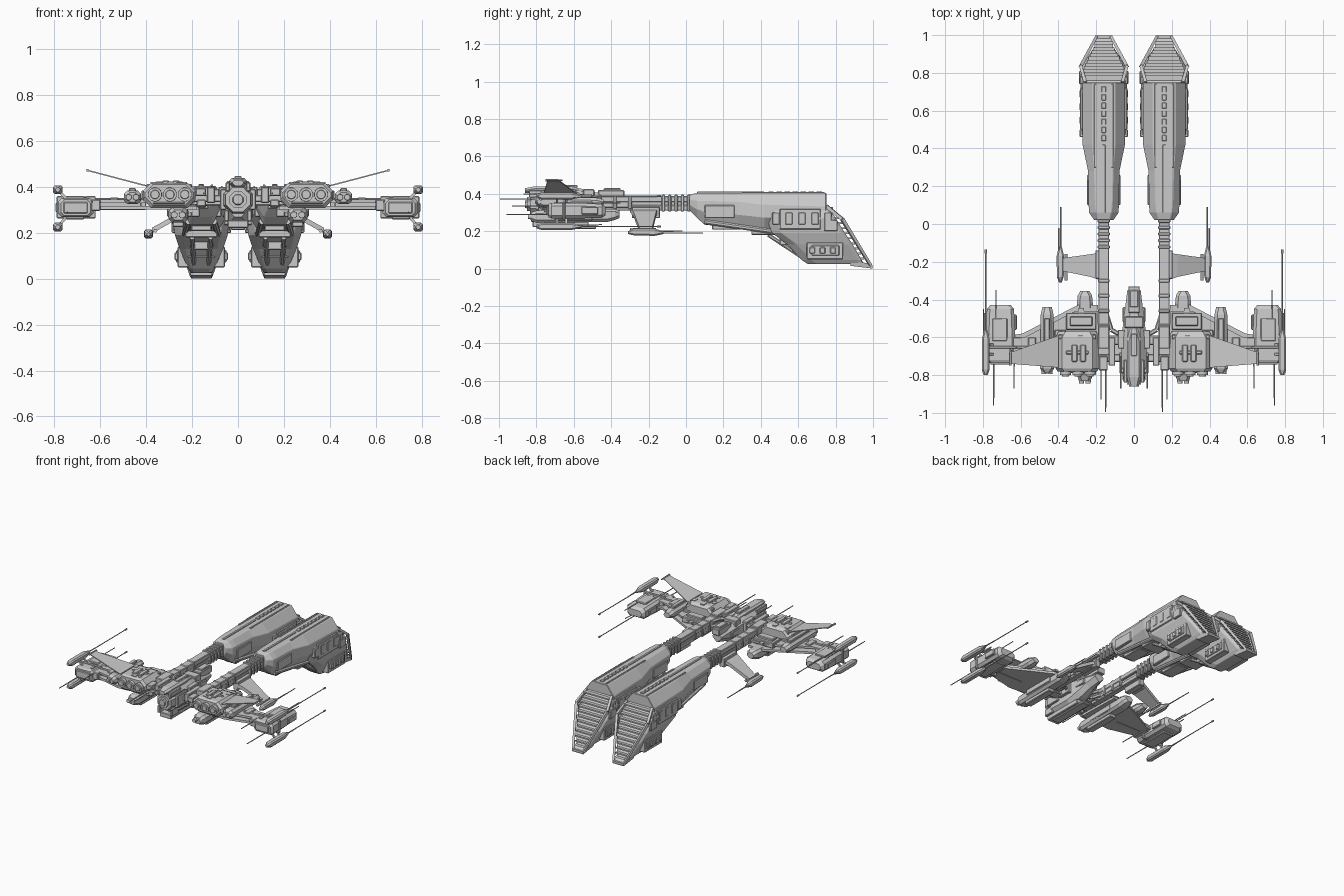
import bpy, bmesh, math, random
from mathutils import Vector, Matrix
random.seed(4)

def finish(name, bm, mirror=True, bevel=0, smooth=False):
    bmesh.ops.recalc_face_normals(bm, faces=bm.faces)
    me = bpy.data.meshes.new(name)
    bm.to_mesh(me); bm.free()
    ob = bpy.data.objects.new(name, me)
    bpy.context.collection.objects.link(ob)
    if bevel:
        b = ob.modifiers.new("Bevel", 'BEVEL')
        b.width, b.segments, b.limit_method = bevel, 1, 'ANGLE'
    if mirror:
        m = ob.modifiers.new("Mirror", 'MIRROR')
        m.use_mirror_merge = False
    if smooth:
        bpy.context.view_layer.objects.active = ob
        ob.select_set(True)
        bpy.ops.object.shade_smooth_by_angle(angle=math.radians(35))
        ob.select_set(False)
    return ob

def boxes(name, items, mirror=True, bevel=0.004):
    """Each item: x0, x1, y0, y1, z0, z1."""
    bm = bmesh.new()
    for x0, x1, y0, y1, z0, z1 in items:
        m = Matrix.Translation(((x0+x1)/2, (y0+y1)/2, (z0+z1)/2)) @ Matrix.Diagonal((x1-x0, y1-y0, z1-z0, 1))
        bmesh.ops.create_cube(bm, size=1, matrix=m)
    return finish(name, bm, mirror, bevel)

def tubes(name, items, sides=8, mirror=True):
    """Each item: start, end, start radius, end radius."""
    bm = bmesh.new()
    for p, q, r0, r1 in items:
        p, q = Vector(p), Vector(q)
        m = Matrix.Translation((p+q)/2) @ (q-p).to_track_quat('Z', 'Y').to_matrix().to_4x4() @ Matrix.Rotation(math.pi/sides, 4, 'Z')
        bmesh.ops.create_cone(bm, cap_ends=True, segments=sides, radius1=r0, radius2=r1, depth=(q-p).length, matrix=m)
    return finish(name, bm, mirror, 0, sides > 8)

def loft(name, rings, mirror=True, bevel=0):
    bm = bmesh.new()
    vs = [[bm.verts.new(p) for p in r] for r in rings]
    n = len(vs[0])
    for a, b in zip(vs, vs[1:]):
        for i in range(n):
            bm.faces.new((a[i], a[(i+1) % n], b[(i+1) % n], b[i]))
    bm.faces.new(vs[0]); bm.faces.new(vs[-1])
    return finish(name, bm, mirror, bevel)

def oct_ring(cx, y, w, z0, z1, cut):
    """Chamfered rectangle facing y."""
    c = min(cut, w*.9, (z1-z0)*.45)
    return [(cx-w+c, y, z0), (cx+w-c, y, z0), (cx+w, y, z0+c), (cx+w, y, z1-c),
            (cx+w-c, y, z1), (cx-w+c, y, z1), (cx-w, y, z1-c), (cx-w, y, z0+c)]

def pod(name, cx, rows, cut=.015, mirror=True):
    """Rows: y, half width, z0, z1."""
    return loft(name, [oct_ring(cx, *r, cut) for r in rows], mirror)

def plate(name, poly, t):
    return loft(name, [[(x, y, z-t) for x, y, z in poly], [(x, y, z+t) for x, y, z in poly]])

N = .16  # nacelle and boom centre

# nacelle upper hull: y, top width, shoulder width, top z, shoulder z, belly z
rings = []
for y, wt, ws, zt, zs, zb in [(.02, .03, .05, .395, .37, .31), (.06, .04, .078, .405, .365, .27), (.10, .045, .08, .405, .365, .235),
                              (.28, .05, .083, .405, .36, .215), (.42, .06, .112, .405, .345, .2), (.75, .06, .112, .405, .335, .24)]:
    rings.append([(N+a, y, z) for a, z in [(-wt, zt), (wt, zt), (ws, zs), (ws, (zs+zb)/2), (ws*.6, zb), (-ws*.6, zb), (-ws, (zs+zb)/2), (-ws, zs)]])
loft("nacelle_upper_hull", rings, bevel=.003)

# nacelle lower hull, lofted upward: z, front y, rear y, half width
rings = []
for z, y0, y1, w in [(.025, .65, .95, .045), (.045, .62, .94, .058), (.13, .54, .89, .095), (.19, .46, .85, .115), (.27, .43, .80, .124), (.335, .42, .755, .105)]:
    rings.append([(N-w*.75, y0, z), (N+w*.75, y0, z), (N+w, y0+.05, z), (N+w, y1-.02, z),
                  (N+w*.85, y1, z), (N-w*.85, y1, z), (N-w, y1-.02, z), (N-w, y0+.05, z)])
loft("nacelle_lower_hull", rings, bevel=.003)

# rear frame and foot
rail = []
for s in (-1, 1):
    pts = [(N+s*.098, .75, .335), (N+s*.122, .835, .265), (N+s*.04, .99, .012)]
    rail += [(pts[0], pts[1], .012, .012), (pts[1], pts[2], .013, .01)]
rail.append(((N-.045, .99, .01), (N+.045, .99, .01), .01, .01))
tubes("nacelle_rear_frame", rail, 4)
loft("nacelle_foot", [[(N+s*w, y, z) for s, y, z in [(-1, .88, z0), (1, .88, z0), (1, y1, z1), (-1, y1, z1)]]
                      for w, z0, z1, y1 in [(.045, .015, 0, .998), (.05, .04, .03, .965)]])
# rear louvres
lv = []
for i in range(11):
    t = i/10
    y, z = .775+.165*t, .325-.27*t
    w = .098 + .012*min(t/.25, 1) - .06*max(0, (t-.25)/.75)
    lv.append((N-w, N+w, y-.03, y+.012, z-.006, z+.004))
boxes("nacelle_louvres", lv, bevel=0)

# nacelle side panels, spine blocks and belly parts
side = []
for s in (-1, 1):
    def sx(a, b): return tuple(sorted((N+s*a, N+s*b)))
    side += [(*sx(.05, .103), .645, .84, .05, .14), (*sx(.06, .11), .67, .82, .07, .125), (*sx(.09, .125), .50, .72, .21, .32),
             (*sx(.09, .13), .74, .81, .2, .26), (*sx(.06, .088), .10, .26, .27, .34)]
    side += [(*sx(.09, .128), .46+.07*k, .50+.07*k, .235, .30) for k in range(5)]
    side += [(*sx(.07, .116), .66+.055*k, .69+.055*k, .08, .115) for k in range(3)]
boxes("nacelle_side_panels", side)
boxes("nacelle_spine", [(N-.012, N+.012, .44+.043*k, .47+.043*k, .40, .412) for k in range(7)] +
      [(N-.008, N+.008, .06, .42, .40, .411), (N-.052, N-.04, .30, .74, .395, .41), (N+.04, N+.052, .30, .74, .395, .41)], bevel=.002)
boxes("nacelle_belly_blocks", [(N-.045, N+.045, .14, .30, .208, .24), (N-.07, N+.07, .35, .5, .18, .23), (N-.05, N+.05, .5, .56, .125, .18),
                               (N-.075, N+.075, .53, .58, .155, .18), (N-.06, N+.06, .57, .62, .09, .13)])
tubes("nacelle_belly_pipes", [((N+s*.055, .1, .25), (N+s*.075, .52, .19), .014, .014) for s in (-1, 1)] +
      [((N+s*.04, .44, .18), (N+s*.03, .66, .035), .011, .011) for s in (-1, 1)])

# booms with ribbed collars
boxes("boom_beams", [(N-.028, N+.028, -.62, .06, .355, .388), (N-.02, N+.02, -.6, .06, .31, .34), (N-.012, N+.012, -.6, .04, .33, .36),
                     (N-.024, N+.024, -.52, -.3, .325, .36)])
boxes("boom_collars", [(N-.032, N+.032, -.13+.034*k, -.112+.034*k, .305, .395) for k in range(5)] +
      [(N-.03, N+.03, -.55+.08*k, -.53+.08*k, .318, .392) for k in range(4)])
tubes("boom_braces", [((.145, -.48, z), (.12, -.56, z), .012, .012) for z in (.34, .375)] +
      [((.12, -.56, z), (.05, -.6, z), .012, .012) for z in (.34, .375)], 6)

# winglets with rear-facing guns
loft("winglet", [[(x, y0, z-.012), (x, y1, z-.012), (x, y1, z+.012), (x, y0, z+.012)]
                 for x, y0, y1, z in [(.17, -.30, -.15, .315), (.23, -.28, -.16, .29), (.375, -.25, -.18, .21)]])
boxes("winglet_root", [(.165, .205, -.29, -.14, .27, .33), (.2, .23, -.27, -.17, .27, .3)])
pod("winglet_pod", .39, [(-.31, .007, .185, .2), (-.28, .018, .178, .215), (-.17, .02, .175, .215), (-.12, .008, .185, .2)], .008)
tubes("winglet_guns", [((.388, -.14, .19), (.388, .09, .19), .004, .003), ((.398, -.14, .2), (.398, -.02, .2), .004, .003),
                       ((.36, -.3, .21), (.36, -.16, .21), .009, .009)], 6)

# central fuselage
pod("fuselage", 0, [(-.80, .045, .27, .41), (-.76, .065, .245, .42), (-.60, .065, .24, .42), (-.50, .055, .27, .41),
                    (-.43, .045, .30, .40), (-.35, .035, .32, .39)], .03, False)
tubes("nose_ring", [((0, -.835, .345), (0, -.76, .345), .058, .075), ((0, -.85, .345), (0, -.8, .345), .04, .04),
                    ((0, -.86, .345), (0, -.84, .345), .022, .028)], 8, False)
pod("bridge", 0, [(-.86, .025, .405, .43), (-.81, .038, .40, .44), (-.62, .038, .40, .44), (-.55, .02, .40, .425)], .012, False)
boxes("fuselage_details", [(-.016, .016, -.70, -.58, .43, .447), (-.03, .03, -.47, -.33, .375, .42), (-.022, .022, -.44, -.35, .41, .43),
                           (-.045, .045, -.82, -.52, .222, .255), (-.03, .03, -.79, -.48, .212, .23), (-.05, .05, -.55, -.49, .38, .425)], False)
boxes("fuselage_cheeks", [(.05, .078, -.79, -.68, .30, .39), (.05, .085, -.66, -.56, .31, .40), (.04, .06, -.83, -.75, .25, .30),
                          (.035, .055, -.84, -.72, .38, .42), (.04, .06, -.52, -.44, .33, .37)])

# cross beams between fuselage and thruster blocks
boxes("cross_beams", [(.05, .21, -.73, -.69, .335, .365), (.05, .21, -.64, -.59, .345, .39), (.05, .2, -.70, -.63, .32, .345),
                      (.10, .135, -.75, -.60, .33, .40), (.14, .185, -.775, -.70, .36, .395), (.13, .19, -.66, -.54, .33, .40), (.14, .18, -.76, -.72, .315, .345)])

# thruster blocks with three intakes
pod("thruster_block", .3, [(-.78, .105, .322, .41), (-.765, .115, .31, .418), (-.60, .115, .31, .418), (-.57, .10, .325, .405)], .035)
rings = []
for x in (.232, .297, .362):
    rings += [((x, -.80, .367), (x, -.76, .367), .03, .031), ((x, -.808, .367), (x, -.79, .367), .018, .022)]
tubes("thruster_intakes", rings, 16)
boxes("block_top_details", [(.255, .285, -.73, -.64, .41, .428), (.30, .33, -.73, -.64, .41, .428), (.24, .36, -.69, -.67, .412, .424),
                            (.2, .4, -.61, -.585, .36, .412), (.23, .37, -.79, -.77, .325, .335), (.395, .42, -.74, -.62, .335, .385)])

# under-slung and outer pods
pod("lower_pod", .26, [(-.83, .03, .255, .30), (-.80, .042, .245, .31), (-.42, .042, .25, .32), (-.38, .038, .26, .32), (-.355, .025, .27, .31)])
pod("outer_pod", .46, [(-.785, .025, .335, .375), (-.765, .037, .325, .385), (-.48, .034, .325, .38), (-.44, .025, .335, .37)])
tubes("pod_nozzles", [((x, -.845, .278), (x, -.81, .278), .014, .016) for x in (.243, .278)] +
      [((x, -.795, .355), (x, -.77, .355), .013, .015) for x in (.445, .476)], 12)
boxes("pod_details", [(.235, .285, -.76, -.52, .225, .25), (.215, .225, -.7, -.5, .26, .3), (.29, .31, -.72, -.48, .27, .31), (.445, .475, -.72, -.5, .375, .395)])

# main wing
plate("wing_lower", [(.18, -.74, .31), (.42, -.76, .31), (.66, -.70, .31), (.66, -.59, .31), (.59, -.58, .31), (.30, -.43, .31), (.19, -.43, .31)], .008)
plate("wing_upper", [(.19, -.72, .338), (.42, -.74, .338), (.66, -.69, .338), (.66, -.61, .338), (.58, -.6, .338), (.31, -.46, .338), (.19, -.46, .338)], .007)
boxes("wing_spars", [(.40, .65, -.66, -.645, .30, .352), (.42, .64, -.69, -.68, .31, .34), (.2, .36, -.56, -.47, .32, .36), (.22, .34, -.54, -.49, .35, .375),
                     (.36, .42, -.6, -.56, .33, .36), (.52, .56, -.68, -.6, .335, .353)])

# raised antenna blade
loft("antenna_blade", [[(x, y0, z-.003), (x, y1, z-.003), (x, y1, z+.003), (x, y0, z+.003)]
                       for x, y0, y1, z in [(.40, -.76, -.59, .405), (.655, -.74, -.68, .472)]])
tubes("antenna_tip", [((.655, -.75, .473), (.655, -.66, .473), .007, .005)], 6)

# wing tip pods
pod("tip_pod", .707, [(-.735, .065, .275, .345), (-.72, .077, .268, .352), (-.58, .077, .268, .352), (-.45, .072, .272, .345), (-.43, .055, .285, .33)], .016)
boxes("tip_pod_details", [(.655, .76, -.745, -.72, .285, .335), (.62, .79, -.66, -.645, .262, .36), (.67, .75, -.62, -.5, .345, .358), (.67, .75, -.7, -.5, .258, .275),
                          (.775, .795, -.56, -.47, .29, .33), (.62, .635, -.56, -.48, .29, .33), (.60, .64, -.73, -.60, .295, .345)])
# tip gun pods and their struts
for label, z, s in (("upper", .388, 1), ("lower", .225, -1)):
    pod(label+"_gun_pod", .785, [(-.80, .01, z-.01, z+.01), (-.77, .021, z-.019, z+.019), (-.61, .021, z-.018, z+.018), (-.56, .008, z-.008, z+.008)], .008)
    tubes(label+"_gun_barrels", [((.785, -.6, z), (.785, -.14, z), .0035, .003), ((.785, -.155, z), (.785, -.135, z), .006, .006),
                                 ((.797, -.79, z), (.797, -.45, z-.01*s), .004, .003)], 6)
    tubes(label+"_gun_struts", [((.74, y, .31+.03*s), (.785, y, z), .009, .008) for y in (-.69, -.64)], 4)

# forward whisker aerials
tubes("forward_aerials", [((.15, -.995, .372), (.15, -.72, .372), .003, .004), ((.743, -.96, .29), (.743, -.7, .29), .003, .004), ((.635, -.87, .335), (.635, -.7, .335), .003, .004),
                          ((.73, -.58, .35), (.73, -.35, .35), .003, .003), ((.07, -.87, .40), (.07, -.7, .40), .003, .004), ((.175, -.93, .335), (.175, -.72, .335), .003, .003)], 6)

# scattered hull plates
bits = []
for cx, cy, rx, ry, z in [(.3, -.675, .08, .08, .418), (.707, -.6, .05, .1, .352), (.26, -.5, .05, .05, .345)]:
    for i in range(7):
        x, y = cx+random.uniform(-rx, rx), cy+random.uniform(-ry, ry)
        a, b = random.uniform(.006, .015), random.uniform(.008, .02)
        bits.append((x-a, x+a, y-b, y+b, z-.008, z+random.uniform(.003, .006)))
boxes("hull_plates", bits, bevel=0)
